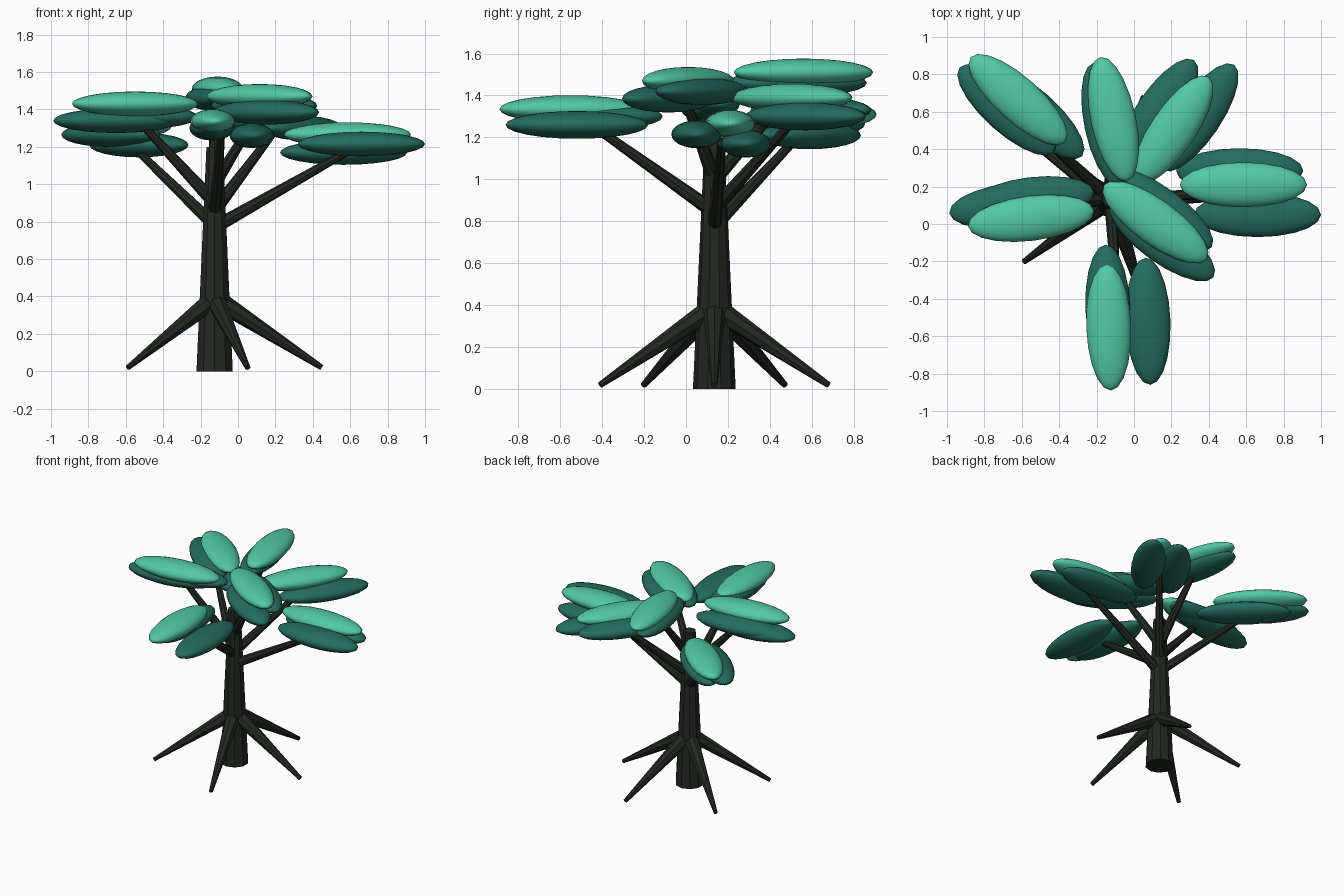
import bpy
import math
from mathutils import Vector

old = bpy.data.objects.get("Cube")
if old:
    bpy.data.objects.remove(old, do_unlink=True)


def make_material(name, colour):
    mat = bpy.data.materials.new(name)
    mat.use_nodes = True
    mat.diffuse_color = (*colour, 1)
    mat.node_tree.nodes["Principled BSDF"].inputs["Base Color"].default_value = (*colour, 1)
    return mat


bark = make_material("dark_bark", (0.016, 0.022, 0.015))
light_leaf = make_material("light_leaf", (0.085, 0.58, 0.38))
dark_leaf = make_material("dark_leaf", (0.018, 0.15, 0.11))


def limb(name, start, end, r_start, r_end, sides=8):
    """Tapered flat-sided cylinder between two points."""
    start, end = Vector(start), Vector(end)
    axis = end - start
    bpy.ops.mesh.primitive_cone_add(vertices=sides, radius1=r_start, radius2=r_end,
                                    depth=axis.length, location=(start + end) / 2)
    obj = bpy.context.object
    obj.name = name
    obj.rotation_euler = axis.to_track_quat('Z', 'Y').to_euler()
    obj.data.materials.append(bark)


def leaf_pad(name, centre, angle, mat, length=0.34, width=0.12):
    """Flattened smooth ellipsoid, long axis turned by angle degrees."""
    bpy.ops.mesh.primitive_uv_sphere_add(segments=20, ring_count=12, radius=1, location=centre)
    obj = bpy.context.object
    obj.name = name
    obj.scale = (length, width, 0.066)
    obj.rotation_euler.z = math.radians(angle)
    obj.data.materials.append(mat)
    bpy.ops.object.shade_smooth()


# Trunk
TX, TY = -0.125, 0.135
limb("trunk", (TX, TY, 0), (TX, TY, 1.2), 0.102, 0.046, 10)

# Five evenly spaced roots
for i in range(5):
    a = math.radians(72 * i)
    tip = (TX + 0.573 * math.cos(a), TY + 0.573 * math.sin(a), 0.02)
    limb(f"root_{i + 1}", (TX, TY, 0.39), tip, 0.055, 0.015)

# Branches: start height on the trunk, end point
branches = {
    "left": (0.77, (0.58, 0.17, 1.17)),
    "back_right": (0.78, (-0.56, 0.53, 1.2)),
    "right": (0.9, (-0.54, 0.08, 1.35)),
    "front": (0.845, (-0.09, -0.45, 1.26)),
    "back_left": (0.86, (0.2, 0.52, 1.29)),
    "back": (1.0, (-0.13, 0.52, 1.44)),
    "centre": (1.0, (0.12, -0.01, 1.4)),
}
for name, (z, end) in branches.items():
    limb("branch_" + name, (TX, TY, z), end, 0.036, 0.02)

# Foliage clusters: direction, light top pad, darker lower pads
clusters = {
    "left": (0, (0.585, 0.21, 1.265), [(0.66, 0.05, 1.215), (0.565, 0.285, 1.17)]),
    "back_right": (-42, (-0.62, 0.665, 1.31), [(-0.68, 0.61, 1.265), (-0.53, 0.59, 1.21)]),
    "right": (7, (-0.55, 0.03, 1.43), [(-0.65, 0.1, 1.34), (-0.55, 0.13, 1.36)]),
    "front": (92, (-0.135, -0.55, 1.335), [(0.075, -0.52, 1.26), (-0.14, -0.45, 1.3)]),
    "back_left": (56, (0.21, 0.505, 1.39), [(0.345, 0.57, 1.3), (0.13, 0.595, 1.33)]),
    "back": (102, (-0.11, 0.56, 1.51), [(-0.145, 0.53, 1.46)]),
    "centre": (-36, (0.115, 0.01, 1.47), [(0.15, -0.085, 1.385), (0.14, 0.075, 1.42)]),
}
for name, (angle, top, lower) in clusters.items():
    leaf_pad("leaf_top_" + name, top, angle, light_leaf)
    for i, centre in enumerate(lower):
        leaf_pad(f"leaf_lower_{name}_{i + 1}", centre, angle, dark_leaf)
